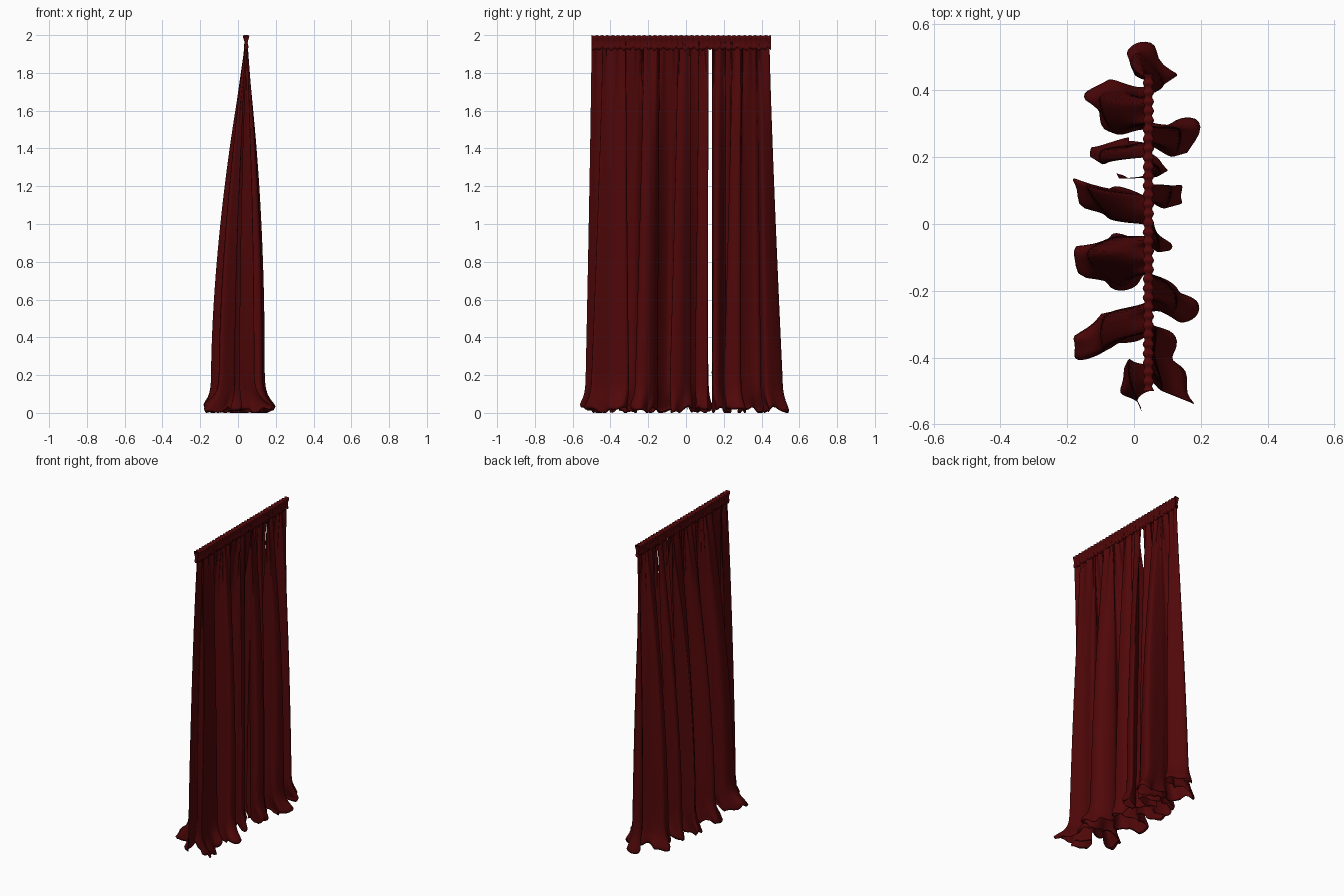
import bpy, math, random
from mathutils import Vector

if "Cube" in bpy.data.objects:
    bpy.data.objects.remove(bpy.data.objects["Cube"])

random.seed(4)
ROD_X = 0.043

cloth = bpy.data.materials.new("dark red cloth")
cloth.diffuse_color = (0.08, 0.0022, 0.0027, 1)
cloth.use_nodes = True
cloth.node_tree.nodes["Principled BSDF"].inputs["Base Color"].default_value = cloth.diffuse_color


def make_object(name, verts, faces):
    me = bpy.data.meshes.new(name)
    me.from_pydata(verts, [], faces)
    me.materials.append(cloth)
    for p in me.polygons:
        p.use_smooth = True
    ob = bpy.data.objects.new(name, me)
    bpy.context.collection.objects.link(ob)
    return ob


def smooth_path(pts, n=8):
    """Catmull-Rom curve through the fold points."""
    p = [Vector(q) for q in pts]
    p = [2 * p[0] - p[1]] + p + [2 * p[-1] - p[-2]]
    out = []
    for i in range(1, len(p) - 2):
        a, b, c, d = p[i - 1:i + 3]
        for k in range(n):
            t = k / n
            out.append(0.5 * (2 * b + (c - a) * t + (2 * a - 5 * b + 4 * c - d) * t * t
                              + (3 * b - a - 3 * c + d) * t ** 3))
    out.append(p[-2])
    return out


# rows of the cloth: (height, hem spread), the last rows turn under on the floor
ROWS = [(1.965 - 0.065 * i, 0) for i in range(28)]
ROWS += [(0.16, 0.04), (0.125, 0.12), (0.095, 0.28), (0.07, 0.5), (0.045, 0.8),
         (0.025, 1.0), (0.012, 0.9), (0.02, 0.7)]


def curtain_panel(name, folds, top_start, top_end):
    path = smooth_path(folds)
    length = [0.0]
    for a, b in zip(path, path[1:]):
        length.append(length[-1] + (b - a).length)
    total = length[-1]
    phase = random.uniform(0, 6)
    y_max, y_min = max(q.y for q in path), min(q.y for q in path)
    verts = []
    for z, w in ROWS:
        u = min(1, max(0, (1.95 - z) / 1.75))
        for q, l in zip(path, length):
            t = l / total
            # folds are shallower towards the right end of the curtain
            end = min(1, max(0, (-q.y - 0.22) / 0.2))
            depth = 0.75 - 0.27 * end
            bx, by = q.x * depth, q.y * 0.94
            # folds hang nearly straight down, evened out towards the heading
            even = top_start + (top_end - top_start) * t
            own = top_end + (top_start - top_end) * (q.y - y_min) / (y_max - y_min)
            top_y = 0.5 * even + 0.5 * own
            sx = 1 - (1 - u) ** (2.2 if bx > ROD_X else 1.7)
            sy = u ** 1.2
            # small gathers under the heading fade out downwards
            gather = 0.008 * (1 - u) ** 6 * math.sin(even * 2 * math.pi / 0.028)
            x = ROD_X + sx * (bx - ROD_X) + gather
            y = top_y + sy * (by - top_y)
            # hem spreads out and crumples
            x += w * (q.x * (1 - depth) + 0.010 * math.sin(l * 55 + phase))
            y += w * (q.y * 0.06 + 0.010 * math.sin(l * 41 + phase * 2))
            dz = w * 0.014 * (math.sin(l * 33 + phase) + 0.6 * math.sin(l * 71))
            verts.append((x, y, max(0.0, z + dz)))
    n = len(path)
    faces = [(r * n + i, r * n + i + 1, (r + 1) * n + i + 1, (r + 1) * n + i)
             for r in range(len(ROWS) - 1) for i in range(n - 1)]
    return make_object(name, verts, faces)


# cloth panels, each following its folds as seen from above
curtain_panel("left_end_panel", [
    (0.0, 0.48), (-0.015, 0.52), (0.03, 0.54), (0.12, 0.45), (0.03, 0.42),
    (-0.05, 0.425), (-0.14, 0.40), (-0.08, 0.29), (0.03, 0.30), (0.18, 0.305),
    (0.16, 0.215), (0.06, 0.25), (-0.02, 0.24)], 0.45, 0.228)
curtain_panel("left_inner_panel", [
    (-0.02, 0.25), (-0.13, 0.235), (-0.125, 0.19), (-0.03, 0.225), (0.04, 0.21),
    (0.10, 0.18), (0.09, 0.15), (-0.06, 0.145)], 0.245, 0.138)
curtain_panel("narrow_panel", [
    (0.03, 0.06), (0.145, 0.122), (0.125, 0.05), (0.02, 0.09), (-0.11, 0.115),
    (-0.19, 0.12), (-0.10, 0.02), (-0.02, 0.015)], 0.134, -0.005)
curtain_panel("wide_panel", [
    (0.03, 0.025), (0.09, -0.03), (0.10, -0.09), (0.02, -0.05), (-0.08, -0.04),
    (-0.19, -0.10), (-0.06, -0.195), (0.03, -0.16), (0.12, -0.18), (0.18, -0.24),
    (0.17, -0.285), (0.05, -0.27), (-0.13, -0.29), (-0.185, -0.40), (-0.06, -0.37),
    (0.03, -0.33), (0.11, -0.33), (0.13, -0.42), (0.18, -0.53), (0.09, -0.49),
    (-0.03, -0.43), (-0.03, -0.50), (0.02, -0.565)], 0.025, -0.5)


# gathered heading: a closed ruffled tube along the top
def heading(y0=-0.5, y1=0.45, beads=34, per=6):
    prof = [(0.009, 1.925), (0.011, 1.94), (0.007, 1.952), (0.009, 1.968),
            (0.015, 1.985), (0.0165, 1.996), (0.010, 2.0)]
    ring = [(-a, z) for a, z in prof] + [(a, z) for a, z in reversed(prof)]
    n, steps = len(ring), beads * per
    verts, faces = [], []
    for i in range(steps + 1):
        c = math.cos(2 * math.pi * i / per)
        y = y0 + (y1 - y0) * i / steps
        wob = 0.005 * math.sin(i * 0.9) + 0.003 * math.sin(i * 0.37)
        for a, z in ring:
            drop = 0.004 * (1 - c) / 2 if z > 1.98 else (wob if z < 1.96 else 0)
            verts.append((ROD_X + a * (0.85 + 0.18 * c), y, z - drop))
    for i in range(steps):
        for k in range(n):
            m = (k + 1) % n
            faces.append((i * n + k, i * n + m, (i + 1) * n + m, (i + 1) * n + k))
    faces.append(tuple(range(n)))
    faces.append(tuple(steps * n + k for k in reversed(range(n))))
    return make_object("gathered_heading", verts, faces)


heading()
